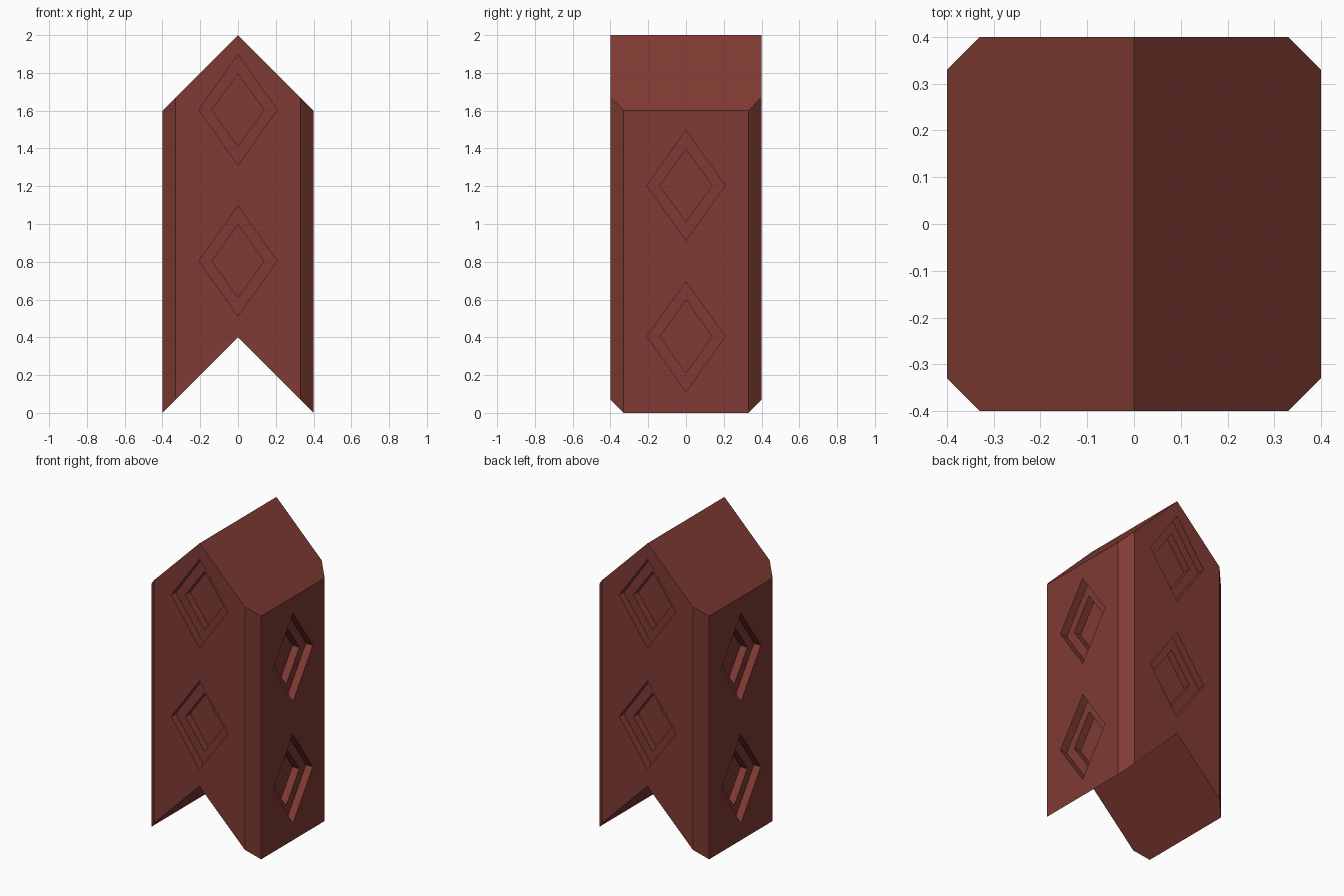
import bpy, bmesh, math
from mathutils import Matrix, Vector

default = bpy.data.objects.get("Cube")
if default:
    bpy.data.objects.remove(default, do_unlink=True)

HALF, CHAMFER, PEAK, HEIGHT = 0.40, 0.07, 0.40, 2.0
STEP = 0.05  # depth of each recess step

red = bpy.data.materials.new("dark brick red")
red.use_nodes = True
colour = (0.215, 0.043, 0.033, 1)
red.diffuse_color = colour
red.node_tree.nodes["Principled BSDF"].inputs["Base Color"].default_value = colour


def make_object(name, bm):
    bmesh.ops.recalc_face_normals(bm, faces=bm.faces)
    mesh = bpy.data.meshes.new(name)
    bm.to_mesh(mesh)
    bm.free()
    mesh.materials.append(red)
    obj = bpy.data.objects.new(name, mesh)
    bpy.context.collection.objects.link(obj)
    return obj


# Chamfered square column with a ridged top and a matching notch below
def make_column():
    a, b = HALF, HALF - CHAMFER
    half = [(0, -a), (b, -a), (a, -b), (a, b), (b, a), (0, a)]
    outline = half + [(-x, y) for x, y in half[-2:0:-1]]
    n = len(outline)
    bm = bmesh.new()
    low = [bm.verts.new((x, y, PEAK - abs(x))) for x, y in outline]
    top = [bm.verts.new((x, y, HEIGHT - abs(x))) for x, y in outline]
    for i in range(n):
        j = (i + 1) % n
        bm.faces.new((low[i], low[j], top[j], top[i]))
    for ring in (low, top):
        bm.faces.new(ring[:6])
        bm.faces.new(ring[5:] + ring[:1])
    bmesh.ops.dissolve_limit(bm, angle_limit=0.01, verts=bm.verts, edges=bm.edges)
    return make_object("column", bm)


# Diamond prisms, two on each of the four sides
def make_cutters(name, width, height, depth):
    bm = bmesh.new()
    shape = [(width, 0), (0, height), (-width, 0), (0, -height)]
    for side in range(4):
        turn = Matrix.Rotation(side * math.pi / 2, 3, "Z")
        for z in ((0.8, 1.6) if side % 2 == 0 else (0.4, 1.2)):
            rings = [[bm.verts.new(turn @ Vector((u, y, z + 0.004 + v))) for u, v in shape]
                     for y in (-HALF - 0.1, -HALF + depth)]
            for i in range(4):
                j = (i + 1) % 4
                bm.faces.new((rings[0][i], rings[0][j], rings[1][j], rings[1][i]))
            for ring in rings:
                bm.faces.new(ring)
    cutter = make_object(name, bm)
    cutter.hide_render = True
    return cutter


# Carve the stepped recesses, outer then inner
column = make_column()
bpy.context.view_layer.objects.active = column
for name, width, height, depth in (("outer_diamond_cutter", 0.207, 0.292, STEP),
                                   ("inner_diamond_cutter", 0.138, 0.192, 2 * STEP)):
    cutter = make_cutters(name, width, height, depth)
    mod = column.modifiers.new(name, "BOOLEAN")
    mod.operation = "DIFFERENCE"
    mod.solver = "EXACT"
    mod.object = cutter
    bpy.ops.object.modifier_apply(modifier=mod.name)
    bpy.data.objects.remove(cutter, do_unlink=True)
